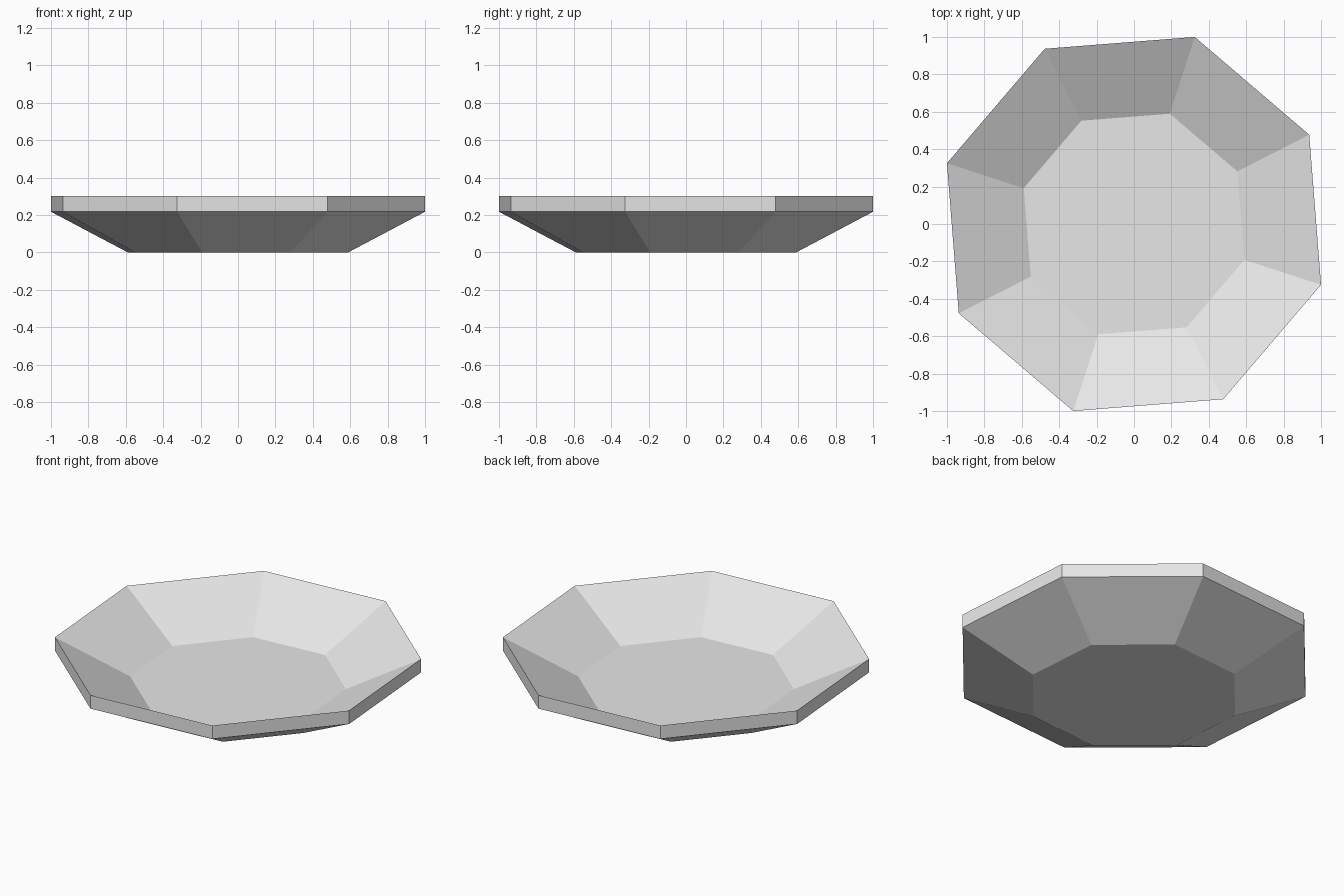
import bpy
import bmesh
from math import cos, sin, radians

cube = bpy.data.objects.get("Cube")
if cube:
    bpy.data.objects.remove(cube, do_unlink=True)

SIDES = 8
TURN = radians(-18)
RIM_RADIUS, FLOOR_RADIUS = 1.0515, 0.62
HEIGHT, THICKNESS = 0.301, 0.084

grey = bpy.data.materials.new("light grey")
grey.use_nodes = True
colour = (0.8, 0.8, 0.8, 1)
grey.diffuse_color = colour
grey.node_tree.nodes["Principled BSDF"].inputs["Base Color"].default_value = colour

bm = bmesh.new()


def ring(radius, z):
    """One octagonal loop of vertices."""
    angles = [TURN + radians(360) * i / SIDES for i in range(SIDES)]
    return [bm.verts.new((radius * cos(a), radius * sin(a), z)) for a in angles]


# Loops from the underside, up the rim and down to the inner floor
loops = [
    ring(FLOOR_RADIUS, 0),
    ring(RIM_RADIUS, HEIGHT - THICKNESS),
    ring(RIM_RADIUS, HEIGHT),
    ring(FLOOR_RADIUS, THICKNESS),
]

# Walls and rim band
for low, high in zip(loops, loops[1:]):
    for i in range(SIDES):
        j = (i + 1) % SIDES
        bm.faces.new((low[i], low[j], high[j], high[i]))

# Underside and inner floor
bm.faces.new(loops[0][::-1])
bm.faces.new(loops[-1])
bmesh.ops.recalc_face_normals(bm, faces=bm.faces)

mesh = bpy.data.meshes.new("dish")
bm.to_mesh(mesh)
bm.free()
mesh.materials.append(grey)
dish = bpy.data.objects.new("dish", mesh)
bpy.context.collection.objects.link(dish)
